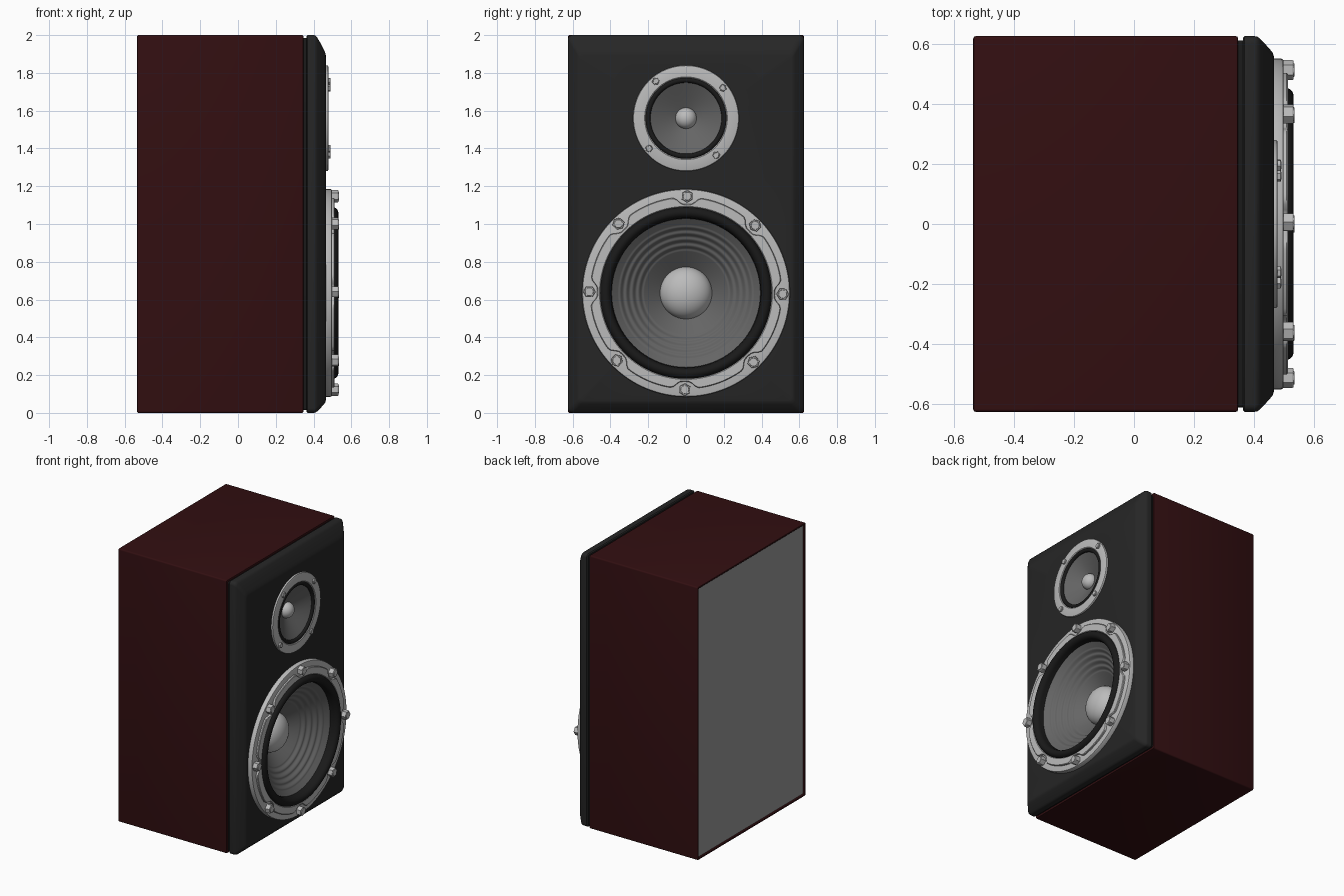
import bpy, bmesh, math
from mathutils import Vector

if "Cube" in bpy.data.objects:
    bpy.data.objects.remove(bpy.data.objects["Cube"])

def mat(name, r, g, b):
    m = bpy.data.materials.new(name)
    m.diffuse_color = (r, g, b, 1)
    m.use_nodes = True
    m.node_tree.nodes["Principled BSDF"].inputs["Base Color"].default_value = m.diffuse_color
    return m

RED = mat("dark_red_veneer", 0.032, 0.0046, 0.0055)
BLACK = mat("baffle_black", 0.019, 0.019, 0.019)
RUBBER = mat("rubber_black", 0.010, 0.010, 0.010)
METAL = mat("light_metal", 0.50, 0.50, 0.50)
CONE = mat("cone_grey", 0.13, 0.13, 0.13)
BACK = mat("back_grey", 0.32, 0.32, 0.32)

def rrect(x, hy, z0, z1, r, n=5):
    """Rounded rectangle in the y-z plane, counter-clockwise seen from +x."""
    pts = []
    corners = [(hy - r, z1 - r), (-hy + r, z1 - r), (-hy + r, z0 + r), (hy - r, z0 + r)]
    for k, (cy, cz) in enumerate(corners):
        for i in range(n + 1):
            a = math.radians(90 * k + 90 * i / n)
            pts.append((x, cy + r * math.cos(a), cz + r * math.sin(a)))
    return pts

def circle(x, r, y, z, n, phase=0.0, rfun=None):
    pts = []
    for i in range(n):
        a = 2 * math.pi * i / n + phase
        rr = r - rfun(a) if rfun else r
        pts.append((x, y + rr * math.cos(a), z + rr * math.sin(a)))
    return pts

def loft(bm, rings):
    """Skin successive rings; returns the last ring of vertices."""
    prev = None
    for ring in rings:
        cur = [bm.verts.new(p) for p in ring]
        if prev:
            n = len(cur)
            for i in range(n):
                j = (i + 1) % n
                bm.faces.new((prev[i], prev[j], cur[j], cur[i]))
        prev = cur
    return prev

def finish(name, bm, material, angle=35):
    bmesh.ops.remove_doubles(bm, verts=bm.verts[:], dist=1e-5)
    me = bpy.data.meshes.new(name)
    bm.to_mesh(me)
    bm.free()
    me.materials.append(material)
    me.shade_smooth()
    me.set_sharp_from_angle(angle=math.radians(angle))
    ob = bpy.data.objects.new(name, me)
    bpy.context.collection.objects.link(ob)
    return ob

def lathe(name, z, profile, material, n=96, angle=35):
    """Turn a (x, radius) profile about the x axis at height z."""
    bm = bmesh.new()
    loft(bm, [circle(x, r, 0, z, n) for x, r in profile])
    return finish(name, bm, material, angle)

def roll(x, r, half, height, n=14):
    return [(x + height * math.sin(math.pi * i / n), r + half * math.cos(math.pi * i / n))
            for i in range(n + 1)]

def dome(x, r, height, n=14):
    return [(x + height * math.sin(math.pi / 2 * i / n), r * math.cos(math.pi / 2 * i / n))
            for i in range(n + 1)]

def bolts(name, z, radius, count, start, size, x0, x1):
    """Hexagonal bolt heads with a round socket, spaced on a circle."""
    bm = bmesh.new()
    for k in range(count):
        a = math.radians(start) + 2 * math.pi * k / count
        y, zz = radius * math.cos(a), z + radius * math.sin(a)
        h = (x1 - x0) * 0.2
        loft(bm, [circle(x, r * size, y, zz, 6, a) for x, r in ((x0, 1), (x1 - h * 0.4, 1), (x1, 0.92), (x1, 0))])
        loft(bm, [circle(x, r * size, y, zz, 20) for x, r in
                  ((x1, 0.68), (x1 + h * 0.4, 0.64), (x1 + h * 0.4, 0))])
    return finish(name, bm, METAL, 30)

WZ, TZ = 0.635, 1.56   # woofer and tweeter heights

# Cabinet shell with a thin lip around the back
bm = bmesh.new()
loft(bm, [rrect(x, 0.625 - i, i, 2 - i, r) for x, i, r in (
    (-0.515, 0.012, 0.004), (-0.532, 0.012, 0.004), (-0.535, 0.008, 0.006), (-0.532, 0.002, 0.008),
    (-0.526, 0.0, 0.01), (0.338, 0.0, 0.01), (0.344, 0.002, 0.008), (0.346, 0.007, 0.006),
    (0.346, 0.02, 0.004))])
finish("cabinet", bm, RED)

# Recessed back panel
bm = bmesh.new()
f = bm.faces.new([bm.verts.new(p) for p in rrect(-0.517, 0.6135, 0.0115, 1.9885, 0.004)][::-1])
finish("back_panel", bm, BACK)

# Shadow gap between cabinet and baffle
bm = bmesh.new()
loft(bm, [rrect(x, 0.610, 0.015, 1.985, 0.01) for x in (0.335, 0.375)])
finish("shadow_gap", bm, RUBBER)

# Front baffle: rounded slab with sloped front edges and two driver holes
bm = bmesh.new()
last = loft(bm, [rrect(x, 0.625 - s, b, 2 - t, r) for x, s, t, b, r in (
    (0.362, 0.02, 0.02, 0.02, 0.01), (0.362, 0.006, 0.006, 0.006, 0.02), (0.368, 0.0, 0.0, 0.0, 0.025),
    (0.402, 0.0, 0.0, 0.0, 0.025), (0.411, 0.002, 0.003, 0.002, 0.025), (0.420, 0.009, 0.014, 0.009, 0.025),
    (0.440, 0.030, 0.048, 0.029, 0.025), (0.455, 0.047, 0.078, 0.046, 0.022),
    (0.462, 0.056, 0.094, 0.056, 0.02), (0.465, 0.066, 0.108, 0.066, 0.02))])
edges = [bm.edges.get((last[i], last[(i + 1) % len(last)])) for i in range(len(last))]
for z, r in ((WZ, 0.52), (TZ, 0.25)):
    vs = [bm.verts.new(p) for p in circle(0.465, r, 0, z, 64)]
    edges += [bm.edges.new((vs[i], vs[(i + 1) % 64])) for i in range(64)]
res = bmesh.ops.triangle_fill(bm, use_beauty=True, use_dissolve=False, edges=edges, normal=Vector((1, 0, 0)))
for g in res["geom"]:
    if isinstance(g, bmesh.types.BMFace):
        g.normal_update()
        if g.normal.x < 0:
            g.normal_flip()
finish("front_baffle", bm, BLACK, 40)

# Woofer mounting plate
lathe("woofer_plate", WZ, [(0.46, 0.55), (0.490, 0.55), (0.496, 0.547), (0.498, 0.541),
                           (0.498, 0.45), (0.47, 0.45)], METAL, 128)

# Raised trim ring, scalloped inward around each bolt
def scallop(a):
    step = math.pi / 4
    d = (a + math.radians(0.7) + step / 2) % step - step / 2
    return 0.038 * math.exp(-(d / 0.105) ** 4)

bm = bmesh.new()
loft(bm, [circle(x, r, 0, WZ, 192, 0, scallop if s else None) for x, r, s in (
    (0.495, 0.508, 1), (0.508, 0.508, 1), (0.512, 0.504, 1), (0.512, 0.458, 0), (0.508, 0.454, 0), (0.48, 0.454, 0))])
finish("woofer_trim_ring", bm, METAL)
bolts("woofer_bolts", WZ, 0.512, 8, -0.7, 0.033, 0.49, 0.531)

# Woofer rubber surround
lathe("woofer_surround", WZ, [(0.485, 0.458)] + roll(0.497, 0.426, 0.029, 0.034) + [(0.468, 0.393)], RUBBER)

# Woofer cone with concentric ridges
prof = []
for i in range(61):
    r = 0.398 - (0.398 - 0.125) * i / 60
    x = 0.270 + 0.205 * (r - 0.125) / 0.273
    if 0.225 < r < 0.357:
        x += 0.0035 * math.sin((0.357 - r) / 0.033 * 2 * math.pi)
    prof.append((x, r))
lathe("woofer_cone", WZ, prof, CONE, 96, 60)
lathe("woofer_dust_cap", WZ, dome(0.276, 0.138, 0.10), METAL, 64)

# Tweeter
lathe("tweeter_plate", TZ, [(0.46, 0.28), (0.472, 0.28), (0.476, 0.278), (0.478, 0.273),
                            (0.478, 0.219), (0.474, 0.214), (0.455, 0.214)], METAL)
bolts("tweeter_bolts", TZ, 0.253, 4, 39.4, 0.02, 0.47, 0.489)
lathe("tweeter_surround", TZ, [(0.46, 0.217)] + roll(0.466, 0.202, 0.013, 0.012) + [(0.458, 0.187)], RUBBER)
lathe("tweeter_cone", TZ, [(0.464, 0.191), (0.445, 0.155), (0.424, 0.115), (0.404, 0.075), (0.39, 0.045)], CONE)
lathe("tweeter_dome", TZ, dome(0.393, 0.056, 0.052), METAL, 48)
